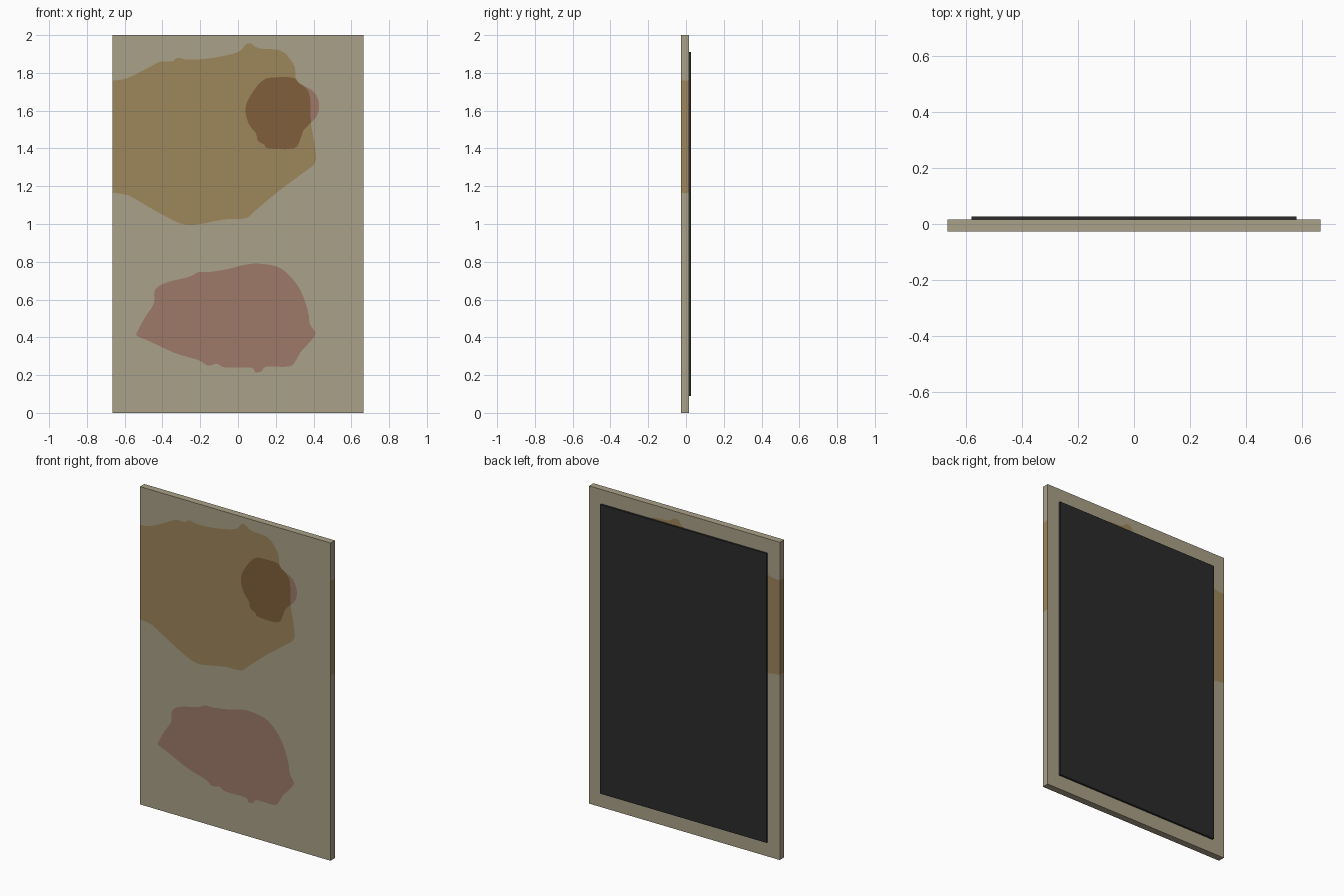
import bpy, bmesh
from mathutils import Vector
from mathutils.geometry import delaunay_2d_cdt

if "Cube" in bpy.data.objects:
    bpy.data.objects.remove(bpy.data.objects["Cube"])

W, H = 0.664, 2.0                       # half width and height of the board
Y_FRONT, Y_BACK, Y_PLATE = -0.0275, 0.0155, 0.0275
BAND = (1.165, 1.76)                    # where the ochre stain wraps the edges


def material(name, rgb):
    lin = [(c / 255 / 12.92) if c < 10 else ((c / 255 + 0.055) / 1.055) ** 2.4 for c in rgb]
    m = bpy.data.materials.new(name)
    m.diffuse_color = (*lin, 1)
    m.use_nodes = True
    m.node_tree.nodes["Principled BSDF"].inputs["Base Color"].default_value = m.diffuse_color
    return m


BASE, OCHRE, ROSE, BROWN = range(4)
board_mats = [material("stone grey", (170, 161, 136)),
              material("ochre stain", (157, 134, 91)),
              material("rose stain", (157, 122, 105)),
              material("brown overlap", (128, 95, 60))]
black = material("charcoal backing", (43, 43, 43))

# Stain outlines, as x and z in hundredths of a unit
ochre_pts = [(-66.4, 176), (-59, 177), (-47, 183), (-41, 186), (-35, 186), (-32, 188),
             (-26, 187), (-13, 188), (0, 191), (4, 195), (7, 195.5), (11, 193), (22, 192),
             (27, 188), (30, 183), (31, 176), (35, 173), (38, 168), (38.5, 156), (39, 151),
             (41, 139), (40.5, 132), (33, 126), (21, 117), (9, 107), (4, 103), (-7, 102.5),
             (-23, 99.5), (-31, 100.5), (-42, 106), (-54, 113), (-59, 115.5), (-66.4, 116.5)]
round_pts = [(4, 159), (5, 165), (10, 173), (14, 176.5), (18, 177.5), (29, 177.5), (33, 174),
             (39, 171), (42, 167), (43, 161.5), (41, 156), (35, 150), (33, 145), (29.5, 140),
             (16, 140), (14, 142), (10.5, 144), (9.5, 148), (6, 152.5)]
rose_pts = [(-53.5, 42.5), (-49, 51), (-44.5, 58), (-44, 65), (-38, 69), (-26, 72),
            (-21, 74.5), (-16, 74.5), (-6, 76), (4, 78.5), (11, 79), (20.5, 77.5), (27, 73),
            (33, 65), (37, 54), (38, 47), (41, 42), (37.5, 37), (33, 32), (30.5, 27.5),
            (27, 24.5), (15, 24.5), (12.5, 22), (9, 21.5), (7, 24), (-7, 24), (-11, 26),
            (-16, 25), (-21, 28), (-33, 31.5), (-47, 38), (-53, 40.5)]


def smooth_outline(pts, closed, steps=3):
    """Catmull-Rom curve through the given points."""
    p, n, out = [Vector(q) / 100 for q in pts], len(pts), []
    get = (lambda i: p[i % n]) if closed else (lambda i: p[max(0, min(n - 1, i))])
    for i in range(n if closed else n - 1):
        a, b, c, d = (get(i + k) for k in (-1, 0, 1, 2))
        for s in range(steps):
            t = s / steps
            v = 0.5 * (2 * b + (c - a) * t + (2 * a - 5 * b + 4 * c - d) * t * t
                       + (3 * b - a - 3 * c + d) * t ** 3)
            out.append(Vector((max(v.x, -W), v.y)))
    return out if closed else out + [p[-1]]


def inside(q, poly):
    hit = False
    for a, b in zip(poly, poly[1:] + poly[:1]):
        if (a.y > q.y) != (b.y > q.y) and q.x < (b.x - a.x) * (q.y - a.y) / (b.y - a.y) + a.x:
            hit = not hit
    return hit


ochre = smooth_outline(ochre_pts, False)
spot = smooth_outline(round_pts, True)
rose = smooth_outline(rose_pts, True)
frame = [Vector(v) for v in ((-W, 0), (W, 0), (W, BAND[0]), (W, BAND[1]),
                             (W, H), (-W, H), (-W, BAND[1]), (-W, BAND[0]))]


def stain_at(q):
    in_ochre, in_spot = inside(q, ochre), inside(q, spot)
    if in_ochre:
        return BROWN if in_spot else OCHRE
    return ROSE if in_spot or inside(q, rose) else BASE


# Board: rectangle cut along the stain outlines, on front and back
verts2d, edges2d = [], []
for loop in (frame, ochre, spot, rose):
    k, n = len(verts2d), len(loop)
    verts2d += loop
    edges2d += [(k + i, k + (i + 1) % n) for i in range(n)]
pts, _, tris, *_ = delaunay_2d_cdt(verts2d, edges2d, [], 0, 1e-5)

bm = bmesh.new()
front = [bm.verts.new((p.x, Y_FRONT, p.y)) for p in pts]
back = [bm.verts.new((p.x, Y_BACK, p.y)) for p in pts]
edge_use = {}
for t in tris:
    mid = sum((pts[i] for i in t), Vector((0, 0))) / len(t)
    colour = stain_at(mid)
    bm.faces.new([front[i] for i in t]).material_index = colour
    bm.faces.new([back[i] for i in reversed(t)]).material_index = colour
    for a, b in zip(t, t[1:] + t[:1]):
        edge_use.setdefault(frozenset((a, b)), []).append((a, b))

# Board edges: the ochre band wraps both upright sides
for uses in edge_use.values():
    if len(uses) == 1:
        a, b = uses[0]
        f = bm.faces.new((front[b], front[a], back[a], back[b]))
        z = (pts[a].y + pts[b].y) / 2
        upright = abs(pts[a].x - pts[b].x) < 1e-3
        f.material_index = OCHRE if upright and BAND[0] < z < BAND[1] else BASE
bmesh.ops.recalc_face_normals(bm, faces=bm.faces)
mesh = bpy.data.meshes.new("stained_board")
bm.to_mesh(mesh)
bm.free()
for m in board_mats:
    mesh.materials.append(m)
bpy.context.collection.objects.link(bpy.data.objects.new("stained_board", mesh))

# Dark backing plate
bpy.ops.mesh.primitive_cube_add(size=1, location=(0, (Y_BACK + Y_PLATE) / 2, 1.0))
plate = bpy.context.object
plate.name = "backing_plate"
plate.scale = (1.158, Y_PLATE - Y_BACK, 1.82)
plate.data.materials.append(black)
